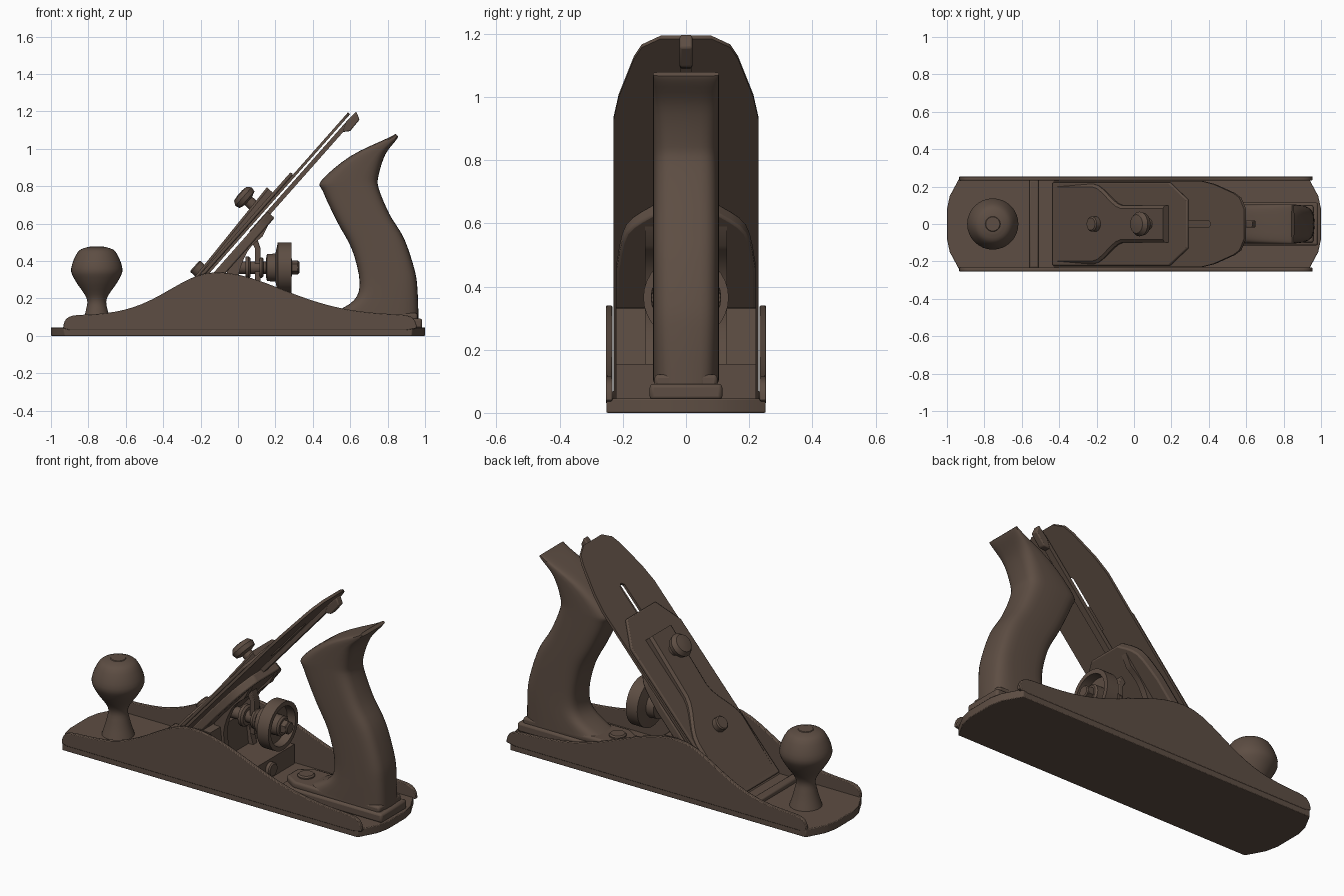
import bpy, bmesh
from math import sin, cos, pi, tau, exp, radians, copysign
from mathutils import Matrix, Vector

if "Cube" in bpy.data.objects:
    bpy.data.objects.remove(bpy.data.objects["Cube"])

brown = bpy.data.materials.new("dark_brown")
brown.use_nodes = True
brown.diffuse_color = (0.11, 0.075, 0.056, 1)
brown.node_tree.nodes["Principled BSDF"].inputs["Base Color"].default_value = brown.diffuse_color

FLAT = Matrix()
SIDE = Matrix.Rotation(pi / 2, 4, 'X')          # local xy becomes world xz
BED = Matrix.Translation((-0.144, 0, 0.337)) @ Matrix.Rotation(radians(-48.5), 4, 'Y')
AXLE = Matrix.Translation((0, 0, 0.365)) @ Matrix.Rotation(pi / 2, 4, 'Y')


def loft(name, rings, matrix=FLAT, bevel=0, mirror=False):
    """Skin a row of matching cross-sections and close both ends."""
    bm = bmesh.new()
    rows = [[bm.verts.new(matrix @ Vector(point)) for point in ring] for ring in rings]
    for near, far in zip(rows, rows[1:]):
        for i in range(len(near)):
            bm.faces.new((near[i - 1], near[i], far[i], far[i - 1]))
    bm.faces.new(rows[0])
    bm.faces.new(rows[-1])
    bmesh.ops.recalc_face_normals(bm, faces=bm.faces)
    mesh = bpy.data.meshes.new(name)
    bm.to_mesh(mesh)
    bm.free()
    mesh.materials.append(brown)
    part = bpy.data.objects.new(name, mesh)
    bpy.context.collection.objects.link(part)
    if mirror:
        part.modifiers.new("mirror", 'MIRROR').use_axis = (False, True, False)
    if bevel:
        modifier = part.modifiers.new("bevel", 'BEVEL')
        modifier.width, modifier.segments, modifier.limit_method = bevel, 2, 'ANGLE'
    bpy.ops.object.select_all(action='DESELECT')
    part.select_set(True)
    bpy.context.view_layer.objects.active = part
    bpy.ops.object.shade_smooth_by_angle(angle=radians(35))


def extrude(name, outline, low, high, matrix=FLAT, **options):
    rings = [[(a, b, level) for a, b in outline] for level in (low, high)]
    loft(name, rings, matrix, **options)


def both(half):
    """Complete a half outline by reflecting it across the long axis."""
    return half + [(a, -b) for a, b in reversed(half)]


def bar(name, start, end, half_width, low, high, matrix=FLAT, **options):
    extrude(name, both([(start, half_width), (end, half_width)]), low, high, matrix, **options)


def lathe(name, profile, matrix, sides=32):
    turns = [tau * i / sides for i in range(sides)]
    loft(name, [[(r * cos(a), r * sin(a), h) for a in turns] for r, h in profile], matrix)


def disc(name, radius, low, high, matrix, sides=24):
    edge = radius / 6
    lathe(name, [(radius, low), (radius, high - edge), (radius - edge, high)], matrix, sides)


def smooth(points, steps=4):
    """Catmull-Rom curve through points of any dimension."""
    pts = [Vector(p) for p in points]
    pts = [pts[0]] + pts + [pts[-1]]
    curve = []
    for a, b, c, d in zip(pts, pts[1:], pts[2:], pts[3:]):
        for step in range(steps):
            t = step / steps
            curve.append(tuple(b + (c - a) * t / 2 + (a * 2 - b * 5 + c * 4 - d) * t * t / 2
                               + (b * 3 - a - c * 3 + d) * t ** 3 / 2))
    return curve + [tuple(pts[-1])]


def at(x, z=0):
    return Matrix.Translation((x, 0, z))


def crest_height(x):
    """Cheek edge: a lopsided bell that rounds off at both ends."""
    spread = 0.34 if x < -0.12 else 0.5
    bell = 0.11 + 0.23 * exp(-((x + 0.12) / spread) ** 2)
    end = min(1, abs(x - 0.01) / 0.945)
    return 0.04 + (bell - 0.04) * (1 - end ** 40) ** 0.5


# Body: sole, curved cheeks and mouth ridge
tip = [(1, 0.08), (0.985, 0.15), (0.93, 0.252)]
extrude("sole", both([(-x, y) for x, y in tip] + [(x, y) for x, y in reversed(tip)]),
        0, 0.045, bevel=0.004)
stations = [0.01 - 0.945 * cos(pi * i / 48) for i in range(49)]
extrude("cheek", [(x, crest_height(x)) for x in stations] + [(0.9, 0.03), (-0.9, 0.03)],
        -0.254, -0.233, SIDE, mirror=True, bevel=0.004)
bar("mouth_ridge", -0.56, -0.51, 0.235, 0.04, 0.07, bevel=0.008)

# Front knob
lathe("front_knob", smooth([(0.085, 0.045), (0.06, 0.13), (0.054, 0.2), (0.115, 0.295),
                            (0.137, 0.36), (0.1, 0.45), (0.05, 0.474)]), at(-0.755))
disc("knob_nut", 0.045, 0.46, 0.477, at(-0.755))

# Cutting iron with a central slot
slot = [(0.86, 0), (0.845, 0.02), (0.55, 0.02), (0.55, 0)]
extrude("cutting_iron", [(-0.41, 0), (-0.41, 0.23), (0.78, 0.23), (0.88, 0.213), (1.04, 0.165),
                         (1.09, 0.14), (1.127, 0.08), (1.127, 0)] + slot,
        0.005, 0.02, BED, mirror=True)

# Lever cap: base plate, hump that narrows towards the top, and screws
extrude("lever_cap", both([(-0.4, 0.222), (0.54, 0.222), (0.685, 0.13)]),
        0.02, 0.038, BED, bevel=0.006)
hump = []
for i in range(24):
    along = -0.38 + 0.04 * i
    blend = min(1, max(0, along / 0.25 + 0.25))
    wide = 0.213 - 0.115 * blend * blend * (3 - 2 * blend)
    top = 0.055 + 0.045 * along
    half = [(wide, 0.025), (wide, top - 0.012), (wide - 0.015, top)]
    hump.append([(along, y, h) for y, h in half] + [(along, -y, h) for y, h in reversed(half)])
loft("lever_cap_hump", hump, BED)
disc("cap_screw", 0.04, 0.04, 0.09, BED @ at(-0.03))
lathe("cap_thumb_screw", [(0.03, 0.06), (0.03, 0.105), (0.06, 0.115), (0.066, 0.14),
                          (0.05, 0.163), (0.02, 0.168)], BED @ at(0.42))

# Lateral lever behind the iron
bar("lateral_lever", 0.3, 1.1, 0.018, -0.03, -0.006, BED)
extrude("lateral_lever_tip", [(1.03, -0.028), (1.06, -0.055), (1.14, -0.052),
                              (1.16, -0.01), (1.08, -0.006)],
        -0.02, 0.02, BED @ SIDE, bevel=0.006)

# Frog: sloped bed, base and supporting ribs
extrude("frog_bed", both([(-0.3, 0.22)] + smooth([(0.2, 0.22), (0.36, 0.19), (0.445, 0.1)])),
        -0.06, -0.01, BED, bevel=0.008)
extrude("frog_base", [(-0.36, 0.04), (-0.1, 0.335), (-0.02, 0.33), (0, 0.155),
                      (0.2, 0.155), (0.2, 0.04)], -0.222, 0.222, SIDE)
extrude("frog_rib", [(-0.05, 0.15), (-0.06, 0.4), (0.13, 0.6), (0.165, 0.6)]
        + smooth([(0.13, 0.53), (0.05, 0.45), (0, 0.3), (0.03, 0.15)]),
        -0.13, -0.095, SIDE, mirror=True)
disc("frog_screw", 0.04, 0.19, 0.225, at(0, -0.265) @ AXLE)

# Depth adjuster: yoke, axle, collars and hollow wheel
extrude("yoke_lever", [(0.09, 0.28), (0.09, 0.47), (0.06, 0.53), (0.1, 0.53),
                       (0.12, 0.47), (0.12, 0.28)], -0.025, 0.025, SIDE, bevel=0.004)
for name, radius, low, high in (("axle", 0.033, -0.05, 0.33), ("inner_collar", 0.06, 0.04, 0.067),
                                ("outer_collar", 0.055, 0.115, 0.137), ("hub", 0.055, 0.2, 0.29)):
    disc("adjuster_" + name, radius, low, high, AXLE)
disc("adjuster_end_nut", 0.038, 0.28, 0.325, AXLE, sides=6)
lathe("adjuster_wheel", [(0.05, 0.15), (0.072, 0.155), (0.075, 0.2), (0.135, 0.213),
                         (0.135, 0.285), (0.11, 0.285), (0.108, 0.235), (0.05, 0.23)], AXLE)

# Rear handle: seat, foot and screw
bar("handle_seat", 0.34, 0.985, 0.115, 0.04, 0.092, bevel=0.012)
extrude("handle_foot", both([(0.34, 0.05), (0.42, 0.1), (0.96, 0.1)]), 0.08, 0.122, bevel=0.012)
disc("foot_screw", 0.045, 0.11, 0.136, at(0.43))


# Grip: rounded sections between its front edge and its back edge
def squared(value):
    return copysign(abs(value) ** 0.5, value)


front_edge = [(0.5, 0.118), (0.62, 0.19), (0.65, 0.29), (0.61, 0.46), (0.53, 0.61),
              (0.455, 0.77), (0.446, 0.83), (0.6, 0.96), (0.8, 1.057), (0.843, 1.08)]
back_edge = [(0.965, 0.09), (0.96, 0.24), (0.945, 0.35), (0.888, 0.52), (0.81, 0.65),
             (0.752, 0.79), (0.752, 0.86), (0.788, 0.97), (0.845, 1.046), (0.857, 1.066)]
sections = []
for (fx, fz), (bx, bz) in zip(smooth(front_edge), smooth(back_edge)):
    front, back = Vector((fx, 0, fz)), Vector((bx, 0, bz))
    turns = [tau * i / 32 for i in range(32)]
    sections.append([(front + back) / 2 + (back - front) / 2 * squared(cos(a))
                     + Vector((0, 0.104 * squared(sin(a)), 0)) for a in turns])
loft("handle_grip", sections)
